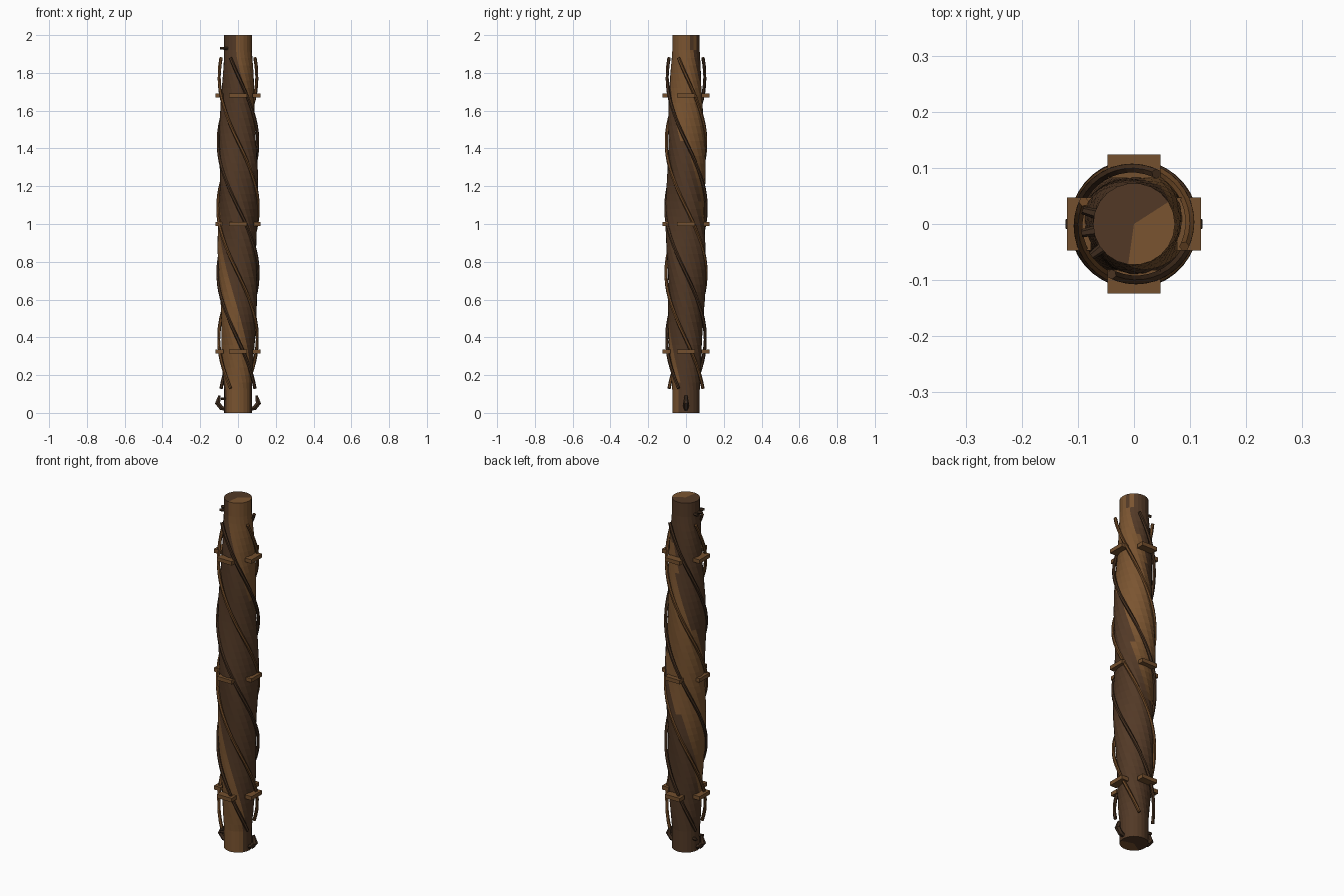
import bpy, bmesh, math, random
from mathutils import Vector, Matrix

if "Cube" in bpy.data.objects:
    bpy.data.objects.remove(bpy.data.objects["Cube"])

random.seed(4)


def lin(c):
    c /= 255
    return c / 12.92 if c <= 0.04045 else ((c + 0.055) / 1.055) ** 2.4


def material(name, r, g, b):
    m = bpy.data.materials.new(name)
    m.diffuse_color = (lin(r), lin(g), lin(b), 1)
    m.use_nodes = True
    m.node_tree.nodes["Principled BSDF"].inputs["Base Color"].default_value = m.diffuse_color
    return m


BARK_DARK = material("dark bark", 82, 57, 38)
BARK_LIGHT = material("light bark", 122, 84, 48)
VINE_DARK = material("dark vine", 70, 48, 31)
VINE_LIGHT = material("light vine", 106, 70, 37)
CLASP = material("clasp wood", 116, 80, 46)
THORN = material("thorn brown", 62, 44, 30)


def make_object(name, bm, *mats):
    bmesh.ops.recalc_face_normals(bm, faces=bm.faces)
    me = bpy.data.meshes.new(name)
    bm.to_mesh(me)
    bm.free()
    for m in mats:
        me.materials.append(m)
    ob = bpy.data.objects.new(name, me)
    bpy.context.collection.objects.link(ob)
    return ob


def tube(name, points, radii, sides, mat):
    """Sweep a polygon along a path, with a radius for each point."""
    bm = bmesh.new()
    rings = []
    for i, p in enumerate(points):
        d = (points[min(i + 1, len(points) - 1)] - points[max(i - 1, 0)]).normalized()
        out = Vector((p.x, p.y, 0)).normalized()
        u = d.cross(out).normalized()
        v = u.cross(d)
        rings.append([bm.verts.new(p + radii[i] * (math.cos(a) * u + math.sin(a) * v))
                      for a in (2 * math.pi * k / sides for k in range(sides))])
    for a, b in zip(rings, rings[1:]):
        for k in range(sides):
            n = (k + 1) % sides
            bm.faces.new((a[k], a[n], b[n], b[k]))
    bm.faces.new(rings[0])
    bm.faces.new(rings[-1])
    return make_object(name, bm, mat)


# Twisted trunk: straight ends, swollen lobed middle, one lighter bark strip
SIDES, ROWS = 22, 50
TWIST = math.radians(310)


def body(z):
    return min(1, max(0, (z - 0.13) / 1.77))


def twist(z):
    return TWIST * (1 - body(z))


bm = bmesh.new()
rings = []
for j in range(ROWS + 1):
    z = 2 * j / ROWS
    swell = math.sin(math.pi * body(z))
    ring = []
    for k in range(SIDES):
        a = 2 * math.pi * k / SIDES
        r = 0.073 + 0.030 * swell ** 0.8 + 0.006 * swell ** 0.5 * math.cos(3 * a)
        t = a + twist(z)
        ring.append(bm.verts.new((r * math.cos(t), r * math.sin(t), z)))
    rings.append(ring)
centre_low = bm.verts.new((0, 0, 0))
centre_top = bm.verts.new((0, 0, 2))


def is_light(k, slack=0.0):
    a = math.degrees(2 * math.pi * (k + 0.5) / SIDES)
    return abs((a + 30 + 180) % 360 - 180) < 65 + slack


for k in range(SIDES):
    n = (k + 1) % SIDES
    slack = 0
    for j in range(ROWS):
        if j % 4 == 0:
            slack = random.uniform(-14, 14)     # ragged strip edge
        f = bm.faces.new((rings[j][k], rings[j][n], rings[j + 1][n], rings[j + 1][k]))
        f.material_index = int(is_light(k, slack))
    for ring, c in ((rings[0], centre_low), (rings[-1], centre_top)):
        bm.faces.new((ring[k], ring[n], c)).material_index = int(is_light(k))
make_object("trunk", bm, BARK_DARK, BARK_LIGHT)

# Four vines winding 1.25 turns around the trunk
for i in range(4):
    pts, rad = [], []
    for s in range(49):
        t = s / 48
        a = math.radians(156 - 90 * i + 450 * t)
        r = 0.098 + 0.009 * math.sin(math.pi * t)
        pts.append(Vector((r * math.cos(a), r * math.sin(a), 1.88 - 1.75 * t)))
        rad.append(0.009)
    tube(f"vine_{i + 1}", pts, rad, 6, VINE_DARK if i % 2 else VINE_LIGHT)

# Three levels of four flat clasps
for level, z in enumerate((0.325, 1.0, 1.68)):
    bm = bmesh.new()
    for q in range(4):
        reach = 0.119 if q % 2 == 0 else 0.124
        m = (Matrix.Rotation(q * math.pi / 2, 4, 'Z')
             @ Matrix.Translation((reach - 0.021, 0, z))
             @ Matrix.Diagonal((0.042, 0.094, 0.022, 1)))
        bmesh.ops.create_cube(bm, size=1, matrix=m)
    make_object(f"clasps_{level + 1}", bm, CLASP)

# Curled thorns at the foot
for side, name in ((1, "right"), (-1, "left")):
    path = [Vector((side * x, 0, z)) for x, z in
            ((0.068, 0.022), (0.088, 0.026), (0.108, 0.052), (0.098, 0.092))]
    tube(f"foot_thorn_{name}", path, [0.012, 0.014, 0.016, 0.007], 6, THORN)

# Short pegs on the left side, near the top and the foot
for name, z, angles in (("top", 1.93, (165, 190, 217)), ("foot", 0.075, (160, 200))):
    for i, deg in enumerate(angles):
        a = math.radians(deg)
        bm = bmesh.new()
        m = (Matrix.Rotation(a, 4, 'Z') @ Matrix.Translation((0.08, 0, z))
             @ Matrix.Rotation(math.pi / 2, 4, 'Y'))
        bmesh.ops.create_cone(bm, cap_ends=True, segments=6, radius1=0.010,
                              radius2=0.007, depth=0.03, matrix=m)
        make_object(f"{name}_peg_{i + 1}", bm, THORN)
